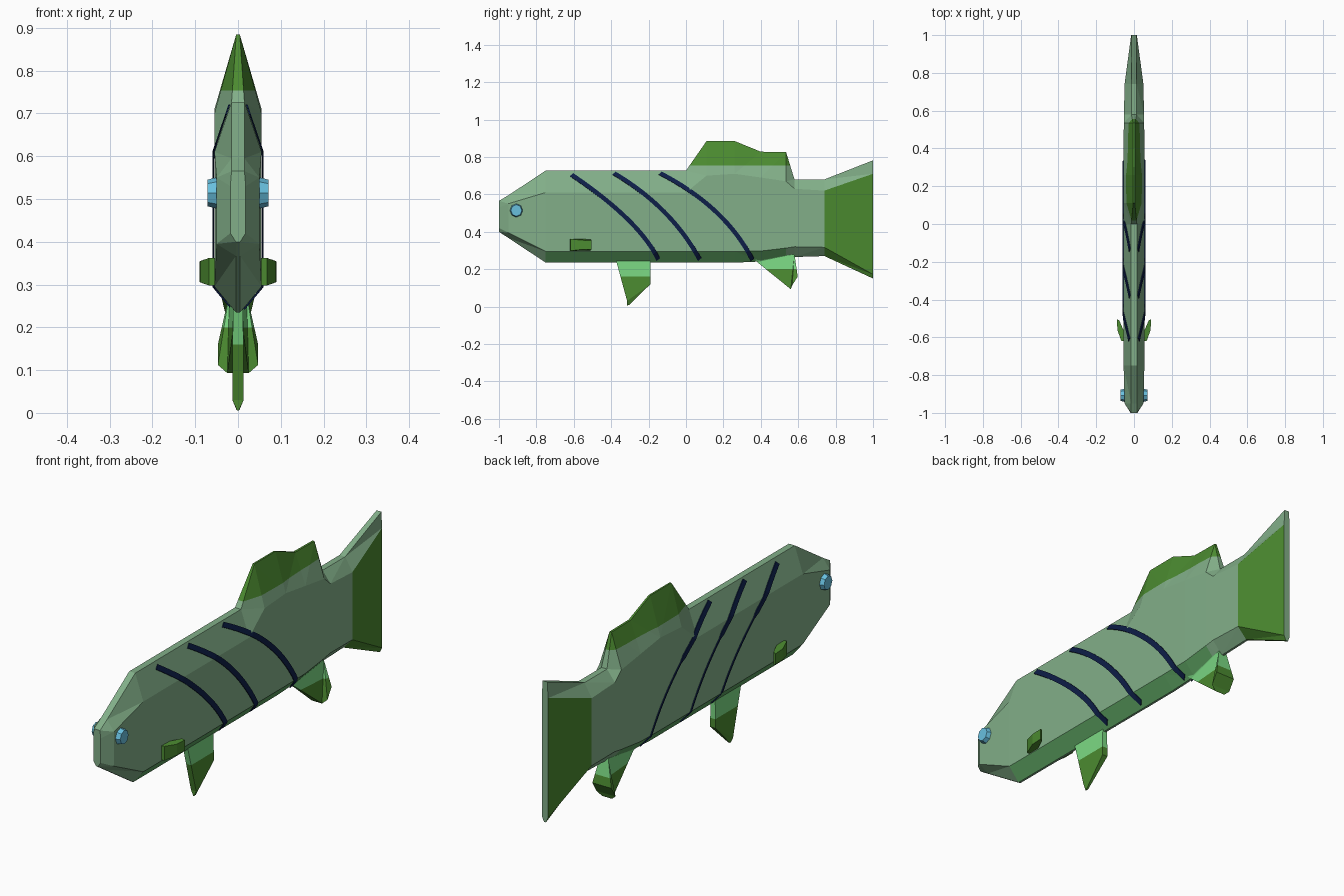
import bpy, bmesh

if "Cube" in bpy.data.objects:
    bpy.data.objects.remove(bpy.data.objects["Cube"])

def mat(name, rgb):
    m = bpy.data.materials.new(name)
    m.diffuse_color = (*rgb, 1)
    m.use_nodes = True
    m.node_tree.nodes["Principled BSDF"].inputs["Base Color"].default_value = m.diffuse_color
    return m

SKIN = mat("pale green", (0.225, 0.43, 0.25))
FIN = mat("dark green", (0.072, 0.26, 0.030))
BELLY = mat("belly green", (0.115, 0.38, 0.127))
BRIGHT = mat("bright green", (0.20, 0.70, 0.23))
EYE = mat("light blue", (0.14, 0.53, 0.74))
NAVY = mat("navy", (0.004, 0.013, 0.065))

def finish(bm, name, mats):
    bmesh.ops.recalc_face_normals(bm, faces=bm.faces[:])
    me = bpy.data.meshes.new(name)
    bm.to_mesh(me)
    bm.free()
    for m in mats:
        me.materials.append(m)
    ob = bpy.data.objects.new(name, me)
    bpy.context.collection.objects.link(ob)
    return ob

def cut(bm, z):
    bmesh.ops.bisect_plane(bm, geom=bm.verts[:] + bm.edges[:] + bm.faces[:],
                           plane_co=(0, 0, z), plane_no=(0, 0, 1))

# Body with back fin and tail: octagonal sections along y
# y, top z, top half width, shoulder z, half width, low z, bottom z
rings = [
    (-1.00, .565, .015, .53, .018, .42, .400),
    (-0.95, .595, .015, .55, .050, .395, .367),
    (-0.75, .727, .015, .61, .055, .295, .235),
    (0.00, .727, .015, .61, .055, .295, .235),
    (0.11, .885, .004, .70, .055, .295, .235),
    (0.26, .885, .004, .71, .055, .295, .235),
    (0.40, .828, .005, .69, .055, .297, .241),
    (0.535, .826, .005, .67, .054, .313, .258),
    (0.58, .680, .014, .63, .053, .320, .265),
    (0.74, .680, .014, .62, .050, .317, .270),
    (1.00, .782, .012, .71, .015, .172, .150),
]
bm = bmesh.new()
loops = []
for y, zt, wt, zs, w, zl, zb in rings:
    side = [(wt, zt), (w, zs), (w, zl), (.005, zb)]
    pts = side + [(-x, z) for x, z in reversed(side)]
    loops.append([bm.verts.new((x, y, z)) for x, z in pts])
for i in range(len(loops) - 1):
    a, b = loops[i], loops[i + 1]
    for k in range(8):
        n = (k + 1) % 8
        f = bm.faces.new((a[k], a[n], b[n], b[k]))
        if i == len(loops) - 2 and k in (1, 2, 3, 4, 5):
            f.material_index = 1          # tail fin
        elif k in (2, 4) and 2 <= i <= 6:
            f.material_index = 2          # belly
bm.faces.new(loops[0])
bm.faces.new(loops[-1])
bmesh.ops.triangulate(bm, faces=bm.faces[:])
cut(bm, .754)
for f in bm.faces:
    c = f.calc_center_median()
    if c.z > .754 and c.y < .62:
        f.material_index = 1              # back fin
finish(bm, "body", [SKIN, FIN, BELLY])

# Lower fins: mirrored outlines with varying thickness, bright at the root
def fin(name, pts, z_split):
    bm = bmesh.new()
    r = [bm.verts.new((h, y, z)) for y, z, h in pts]
    l = [bm.verts.new((-h, y, z)) for y, z, h in pts]
    bm.faces.new(r)
    bm.faces.new(l[::-1])
    for k in range(len(pts)):
        n = (k + 1) % len(pts)
        bm.faces.new((r[k], l[k], l[n], r[n]))
    bmesh.ops.triangulate(bm, faces=bm.faces[:])
    cut(bm, z_split)
    for f in bm.faces:
        f.material_index = int(f.calc_center_median().z > z_split)
    finish(bm, name, [FIN, BRIGHT])

fin("front_belly_fin", [(-.375, .25, .012), (-.315, .03, .013), (-.315, .006, .002),
                        (-.305, .008, .004), (-.19, .12, .013), (-.19, .25, .012)], .16)
fin("rear_belly_fin", [(.37, .25, .014), (.38, .238, .006), (.56, .093, .025),
                       (.567, .112, .047), (.597, .16, .047), (.58, .28, .02)], .20)

# Side fins: top-view outline, swept backwards
outline = [(.048, -.62), (.068, -.618), (.088, -.56), (.090, -.505), (.078, -.51), (.048, -.58)]
for s, side in ((1, "right"), (-1, "left")):
    bm = bmesh.new()
    up, lo = [], []
    for x, y in outline:
        t = max(0, (x - .07) / .02) * .008
        up.append(bm.verts.new((s * x, y, .362 - t)))
        lo.append(bm.verts.new((s * x, y, .298 + t)))
    bm.faces.new(up)
    bm.faces.new(lo)
    for k in range(len(outline)):
        n = (k + 1) % len(outline)
        bm.faces.new((up[k], up[n], lo[n], lo[k]))
    finish(bm, side + "_side_fin", [FIN])

    # Eyes: low octagonal buttons
    bm = bmesh.new()
    bmesh.ops.create_cone(bm, cap_ends=True, segments=8, radius1=.038, radius2=.031, depth=.026)
    for v in bm.verts:
        x, y, z = v.co
        v.co = (s * (.058 + z), -.907 + x * .95, .514 + y)
    finish(bm, side + "_eye", [EYE])

# Stripes: ribbons that follow the flank
def flank(z):
    if z > .61:
        return .055 - .040 * (z - .61) / .117
    if z < .295:
        return .055 - .050 * (.295 - z) / .06
    return .055

stripes = [((-.612, .705), (-.315, .47), (-.148, .252)),
           ((-.385, .713), (-.117, .507), (.073, .252)),
           ((-.138, .713), (.160, .507), (.355, .250))]
STEPS = 24
for s, side in ((1, "right"), (-1, "left")):
    for j, (p0, pm, p2) in enumerate(stripes):
        c = [2 * pm[i] - (p0[i] + p2[i]) / 2 for i in (0, 1)]
        bm = bmesh.new()
        prev = None
        for k in range(STEPS + 1):
            t = k / STEPS
            y, z = [(1 - t) ** 2 * p0[i] + 2 * t * (1 - t) * c[i] + t * t * p2[i] for i in (0, 1)]
            # the left stripes thin out on the lower flank
            h = .012 if s > 0 or z > .55 else .004
            row = []
            for d in (-1, 1):
                yy, zz = y + d * h * .75, z + d * h * .65
                row.append(bm.verts.new((s * (flank(zz) + .003), yy, zz)))
            if prev:
                q = (prev[0], prev[1], row[1], row[0])
                bm.faces.new(q if s > 0 else q[::-1])
            prev = row
        ob = finish(bm, f"{side}_stripe_{j + 1}", [NAVY])
        solid = ob.modifiers.new("thickness", 'SOLIDIFY')
        solid.thickness = .004
        solid.offset = 0
